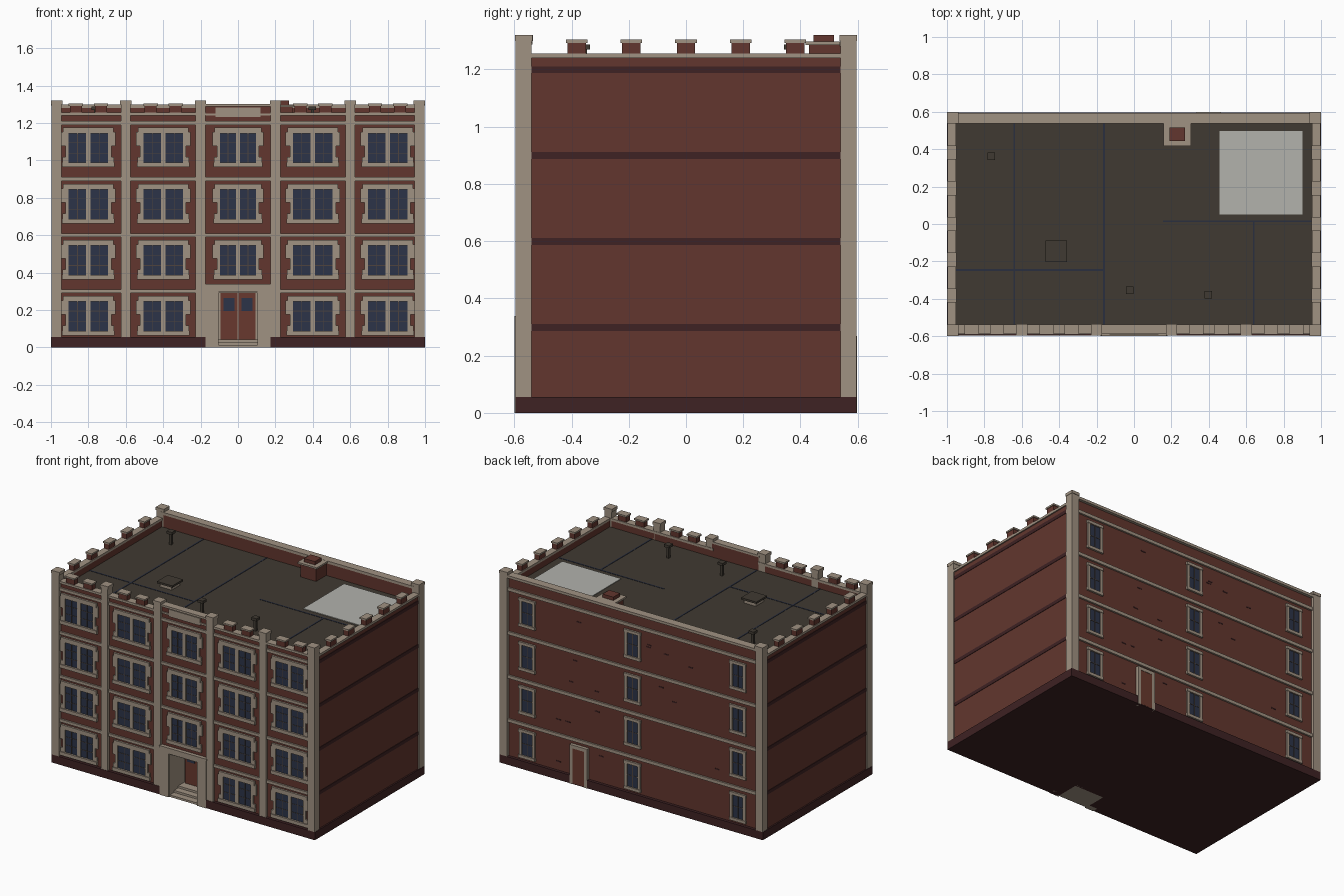
import bpy, bmesh, random
from mathutils import Matrix, Vector


def material(name, r, g, b):
    m = bpy.data.materials.new(name)
    lin = [(c / 255 / 12.92) if c < 11 else ((c / 255 + 0.055) / 1.055) ** 2.4 for c in (r, g, b)]
    m.diffuse_color = (*lin, 1)
    return m


BRICK = material("brick red", 98, 54, 46)
STONE = material("tan stone", 160, 146, 130)
DARK = material("dark brick", 62, 34, 35)
ROOF = material("roof tar", 64, 58, 50)
GLASS = material("window blue", 44, 52, 72)
SEAM = material("roof seam blue", 42, 47, 62)
PATCH = material("pale roof patch", 178, 178, 172)
BAR = material("window bar brown", 78, 68, 62)
DOOR = material("door red", 104, 57, 46)


def part(name, mat, boxes):
    """One object from boxes given as (x0, x1, y0, y1, z0, z1)."""
    bm = bmesh.new()
    for x0, x1, y0, y1, z0, z1 in boxes:
        size = Vector((abs(x1 - x0), abs(y1 - y0), abs(z1 - z0)))
        mid = Vector(((x0 + x1) / 2, (y0 + y1) / 2, (z0 + z1) / 2))
        bmesh.ops.create_cube(bm, size=1, matrix=Matrix.Translation(mid) @ Matrix.Diagonal((*size, 1)))
    mesh = bpy.data.meshes.new(name)
    bm.to_mesh(mesh)
    bm.free()
    mesh.materials.append(mat)
    ob = bpy.data.objects.new(name, mesh)
    bpy.context.collection.objects.link(ob)
    return ob


def both(boxes):
    """Boxes plus their mirror images in x."""
    return boxes + [(-b[1], -b[0], *b[2:]) for b in boxes]


W, D = 0.99, 0.575          # wall faces
IX, IY = 0.955, 0.54        # inside faces of the parapet
DOOR_Y, ROOF_Z = -0.43, 1.195
FLOORS = [0.167, 0.466, 0.766, 1.067]
BELTS = [0.30, 0.60, 0.90, 1.20]
BAYS = [-0.8, -0.4, 0, 0.4, 0.8]

# walls with an open entrance recess
part("walls", BRICK, both([(0.11, W, -D, DOOR_Y, 0.05, ROOF_Z - 0.005)]) + [
    (-W, W, DOOR_Y, D, 0.05, ROOF_Z - 0.005), (-0.11, 0.11, -D, DOOR_Y, 0.30, ROOF_Z - 0.005)])
part("base", DARK, both([(0.11, 1, -0.595, DOOR_Y, 0, 0.055)]) + [(-1, 1, DOOR_Y, 0.595, 0, 0.055)])
part("roof", ROOF, [(-0.96, 0.96, -0.545, 0.545, ROOF_Z - 0.01, ROOF_Z)])

# parapet walls and their coping
part("parapet", BRICK, both([(IX, W, -D, D, 1.185, 1.245)]) + [
    (-W, W, -D, -IY, 1.185, 1.245), (-W, W, IY, D, 1.185, 1.285), (-0.18, 0.18, -D, -IY, 1.24, 1.29)])
part("coping", STONE, both([(0.952, 0.998, -0.55, 0.55, 1.24, 1.256),
                            (0.17, 0.96, -0.589, -0.537, 1.24, 1.256)]) + [
    (-0.96, 0.96, 0.537, 0.594, 1.28, 1.298), (-0.18, 0.18, -0.589, -0.537, 1.288, 1.302),
    (-0.18, 0.18, -0.583, -0.57, 1.24, 1.252)])
part("name_plaque_blank", STONE, [(-0.12, 0.12, -0.583, -0.57, 1.232, 1.282)])

# merlons on the front and the two sides
merlons, caps = [], []
for bay in (0.4, 0.8):
    for x in (bay - 0.067, bay + 0.067):
        merlons.append((x - 0.032, x + 0.032, -0.583, -0.544, 1.25, 1.292))
        caps.append((x - 0.038, x + 0.038, -0.59, -0.537, 1.292, 1.303))
for i in range(-2, 3):
    y = i * 0.191
    merlons.append((0.957, 0.994, y - 0.032, y + 0.032, 1.25, 1.293))
    caps.append((0.95, 0.999, y - 0.038, y + 0.038, 1.293, 1.304))
part("merlons", BRICK, both(merlons))
part("merlon_caps", STONE, both(caps))

# corner piers and front pilasters with caps
part("corner_piers", STONE, both([(0.943, 0.998, s * 0.567 - 0.028, s * 0.567 + 0.028, 0.055, 1.305)
                                  for s in (-1, 1)]))
part("front_pilasters", STONE, both([(x - 0.026, x + 0.026, -0.593, -0.54, 0.055, 1.305) for x in (0.2, 0.6)]))
part("pier_caps", STONE, both(
    [(0.938, 1, s * 0.567 - 0.031, s * 0.567 + 0.031, 1.30, 1.32) for s in (-1, 1)] +
    [(x - 0.03, x + 0.03, -0.597, -0.535, 1.30, 1.32) for x in (0.2, 0.6)]))

# belt courses: stone on front and back, dark brick on the sides
part("front_belts", STONE, both([(0.17, 0.95, -0.587, -0.57, z - 0.01, z + 0.01) for z in BELTS]) +
     [(-0.18, 0.18, -0.587, -0.57, z - 0.01, z + 0.01) for z in BELTS[1:]])
part("back_belts", STONE, [(-0.95, 0.95, 0.57, 0.587, z - 0.011, z + 0.011) for z in BELTS])
part("side_belts", DARK, both([(0.985, 0.993, -0.54, 0.54, z - 0.013, z + 0.011) for z in BELTS]))

# paired front windows with stone surrounds and toothed jambs
glass, bars, stone = [], [], []
for bay in BAYS:
    k = 0.095 if bay == 0 else 0.105
    for c in FLOORS:
        if bay == 0 and c < 0.3:
            continue
        for s in (-1, 1):
            a, b = sorted((bay + s * 0.012, bay + s * k))
            glass.append((a, b, -0.578, -0.57, c - 0.08, c + 0.08))
            m = (a + b) / 2
            bars.append((m - 0.002, m + 0.002, -0.58, -0.575, c - 0.078, c + 0.078))
            for z in (c - 0.028, c + 0.028):
                bars.append((a, b, -0.58, -0.575, z - 0.0015, z + 0.0015))
            # jamb, upper and lower teeth
            for outer, z0, z1 in ((0.018, -0.08, 0.08), (0.04, 0.01, 0.085), (0.033, -0.085, -0.05)):
                j = sorted((bay + s * k, bay + s * (k + outer)))
                stone.append((*j, -0.585, -0.57, c + z0, c + z1))
        stone += [(bay - 0.012, bay + 0.012, -0.584, -0.57, c - 0.08, c + 0.08),
                  (bay - k - 0.03, bay + k + 0.03, -0.588, -0.57, c + 0.078, c + 0.108),
                  (bay - k - 0.036, bay + k + 0.036, -0.591, -0.57, c - 0.102, c - 0.078)]

# single back windows and the back door frame
for x in (-0.8, 0, 0.8):
    for c in FLOORS:
        glass.append((x - 0.042, x + 0.042, 0.57, 0.578, c - 0.08, c + 0.08))
        bars.append((x - 0.002, x + 0.002, 0.575, 0.58, c - 0.08, c + 0.08))
        bars.append((x - 0.042, x + 0.042, 0.575, 0.58, c - 0.002, c + 0.002))
        stone += [(x + s * 0.05 - 0.01, x + s * 0.05 + 0.01, 0.57, 0.585, c - 0.09, c + 0.09) for s in (-1, 1)]
        stone += [(x - 0.063, x + 0.063, 0.57, 0.588, c + s * 0.088 - 0.01, c + s * 0.088 + 0.01) for s in (-1, 1)]
part("window_glass", GLASS, glass)
part("window_bars", BAR, bars)
part("window_surrounds", STONE, stone)
part("back_door_frame", STONE, [(0.4 + s * 0.055 - 0.011, 0.4 + s * 0.055 + 0.011, 0.57, 0.598, 0, 0.26)
                                for s in (-1, 1)] + [(0.334, 0.466, 0.57, 0.598, 0.245, 0.268)])
part("back_door", DOOR, [(0.355, 0.445, 0.57, 0.596, 0.005, 0.246)])

# a few weathered bricks on the back wall
random.seed(4)
part("weathered_bricks", DARK, [(x, x + 0.035, 0.57, 0.577, z, z + 0.008) for x, z in
                                ((random.choice((-1, 1)) * random.uniform(0.1, 0.66),
                                  random.choice(FLOORS) + random.uniform(-0.1, 0.1)) for _ in range(16))])

# entrance: stone surround, recess lining, steps and double door
part("entrance_surround", STONE, both([(0.108, 0.175, -0.599, -0.56, 0, 0.335),
                                       (0.104, 0.112, -0.595, DOOR_Y, 0, 0.30)]) + [
    (-0.11, 0.11, -0.599, -0.56, 0.298, 0.335), (-0.11, 0.11, -0.59, DOOR_Y, 0.292, 0.302),
    (-0.11, 0.11, DOOR_Y - 0.004, DOOR_Y + 0.01, 0, 0.30)])
part("entrance_lintel", STONE, [(-0.18, 0.18, -0.6, -0.56, 0.325, 0.338)])
part("entrance_steps", STONE, [(-0.106, 0.106, -0.59 + i * 0.045, DOOR_Y, 0, 0.014 * (i + 1)) for i in range(3)])
part("entrance_door", DOOR, both([(0.002, 0.094, DOOR_Y - 0.012, DOOR_Y, 0.042, 0.29)]))
part("entrance_door_glass", GLASS, both([(0.018, 0.077, DOOR_Y - 0.015, DOOR_Y - 0.008, 0.195, 0.265)]))

# roof seams, pale patch, hatch, vents and chimney
t, z0, z1 = 0.005, ROOF_Z - 0.002, ROOF_Z + 0.002
part("roof_seams", SEAM, [(x - t, x + t, a, b, z0, z1) for x, a, b in
                          ((-0.64, -IY, IY), (-0.16, -IY, IY), (0.64, -IY, 0.015))] +
     [(a, b, y - t, y + t, z0, z1) for y, a, b in ((-0.245, -IX, -0.16), (0.015, 0.155, IX))])
part("roof_patch", PATCH, [(0.457, 0.902, 0.052, 0.497, z0, z1 + 0.002)])
part("roof_hatch_curb", STONE, [(-0.46, -0.37, -0.19, -0.1, z0, ROOF_Z + 0.025)])
part("roof_hatch_lid", ROOF, [(-0.473, -0.357, -0.203, -0.087, ROOF_Z + 0.025, ROOF_Z + 0.038)])
vents = []
for x, y in ((-0.762, 0.362), (-0.024, -0.355), (0.398, -0.377)):
    vents += [(x - 0.009, x + 0.009, y - 0.009, y + 0.009, z0, 1.275),
              (x - 0.02, x + 0.02, y - 0.02, y + 0.02, 1.27, 1.288)]
part("roof_vents", ROOF, vents)
part("chimney_body", BRICK, [(0.172, 0.292, 0.43, 0.545, z0, 1.288), (0.19, 0.272, 0.445, 0.517, 1.28, 1.32)])
part("chimney_cap", STONE, [(0.159, 0.305, 0.418, 0.545, 1.285, 1.297)])
